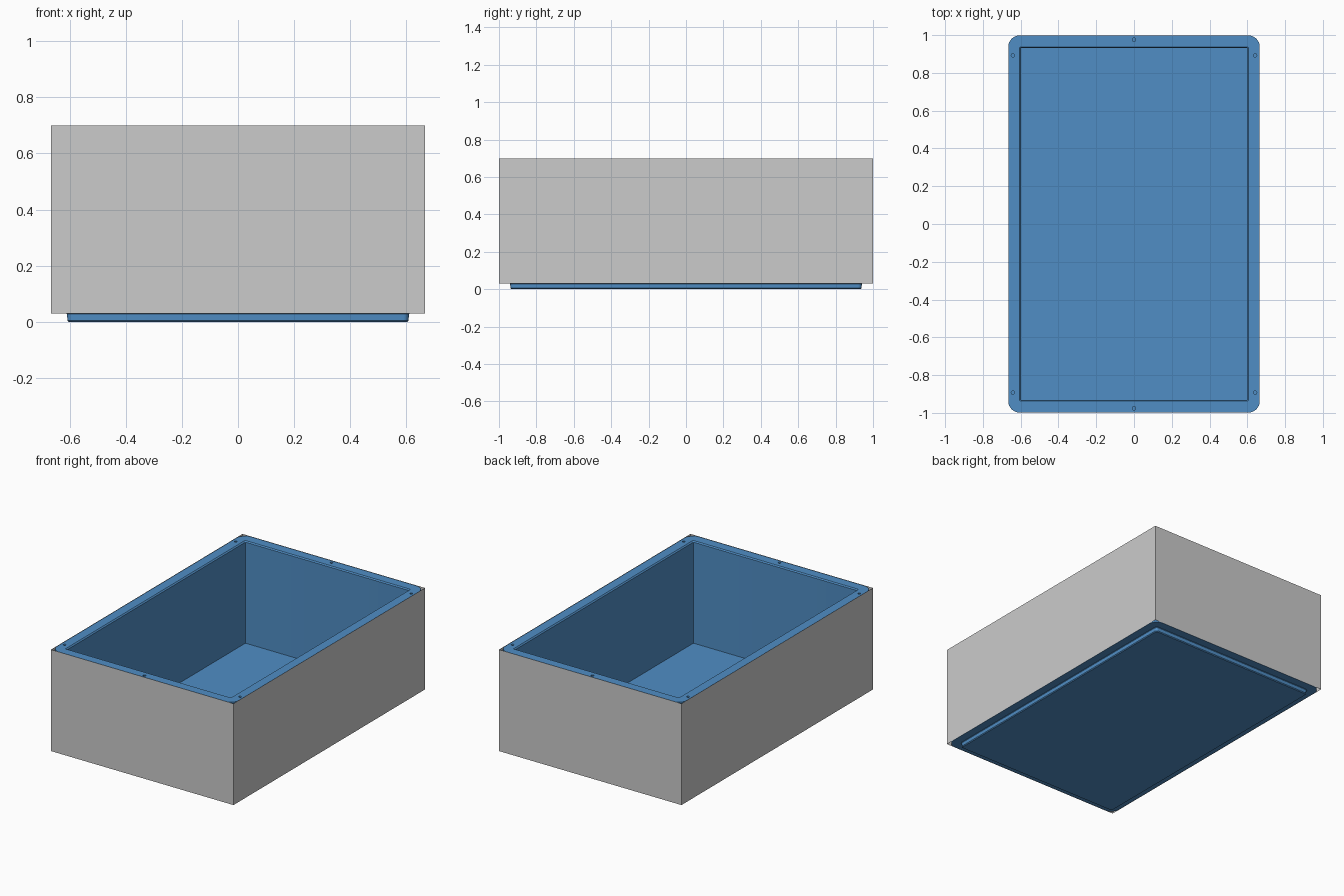
import bpy, bmesh
from math import sin, cos, pi
from mathutils import Matrix

if "Cube" in bpy.data.objects:
    bpy.data.objects.remove(bpy.data.objects["Cube"])

SEG = 8  # segments per rounded corner


def rounded_ring(bm, hx, hy, r, z):
    """Closed loop of vertices around a rounded rectangle."""
    ring = []
    for i, (sx, sy) in enumerate([(1, 1), (-1, 1), (-1, -1), (1, -1)]):
        for k in range(SEG + 1):
            a = pi / 2 * (i + k / SEG)
            ring.append(bm.verts.new((sx * (hx - r) + r * cos(a),
                                      sy * (hy - r) + r * sin(a), z)))
    return ring


def new_object(name, bm):
    mesh = bpy.data.meshes.new(name)
    bm.to_mesh(mesh)
    bm.free()
    obj = bpy.data.objects.new(name, mesh)
    bpy.context.collection.objects.link(obj)
    return obj


# Tub: one skin running from the stacking foot, round the rim, to the floor
# (half width, half length, corner radius, height)
profile = [
    (0.603, 0.934, 0.018, 0.0),
    (0.608, 0.939, 0.020, 0.005),
    (0.609, 0.940, 0.020, 0.027),
    (0.612, 0.943, 0.022, 0.030),
    (0.6655, 0.9985, 0.06, 0.030),
    (0.6655, 0.9985, 0.06, 0.698),
    (0.605, 0.938, 0.006, 0.698),
    (0.598, 0.932, 0.004, 0.690),
    (0.598, 0.932, 0.004, 0.023),
]
bm = bmesh.new()
rings = [rounded_ring(bm, *p) for p in profile]
n = len(rings[0])
for a, b in zip(rings, rings[1:]):
    for i in range(n):
        j = (i + 1) % n
        bm.faces.new((a[i], a[j], b[j], b[i]))
bm.faces.new(rings[0][::-1])
bm.faces.new(rings[-1])
bmesh.ops.recalc_face_normals(bm, faces=bm.faces)
tub = new_object("tub", bm)
blue = bpy.data.materials.new("blue_plastic")
blue.diffuse_color = (0.08, 0.27, 0.56, 1)
blue.use_nodes = True
blue.node_tree.nodes["Principled BSDF"].inputs["Base Color"].default_value = blue.diffuse_color
tub.data.materials.append(blue)

# Screw holes in the rim
bm = bmesh.new()
spots = [(0, s * 0.976) for s in (-1, 1)]
spots += [(sx * 0.641, sy * 0.893) for sx in (-1, 1) for sy in (-1, 1)]
for x, y in spots:
    bmesh.ops.create_cone(bm, cap_ends=True, segments=16, radius1=0.009,
                          radius2=0.009, depth=0.12,
                          matrix=Matrix.Translation((x, y, 0.70)))
cutter = new_object("screw_hole_cutter", bm)
cutter.hide_render = True
mod = tub.modifiers.new("holes", 'BOOLEAN')
mod.operation = 'DIFFERENCE'
mod.object = cutter
mod.solver = 'EXACT'
bpy.context.view_layer.objects.active = tub
tub.select_set(True)
bpy.ops.object.modifier_apply(modifier=mod.name)
bpy.data.objects.remove(cutter)
bpy.ops.object.shade_smooth_by_angle(angle=pi / 6)

# Thin grey panels covering the four sides
Z0, Z1 = 0.03, 0.70
panels = [("front_panel", 0, 1.0, 0.667), ("right_panel", 1, 0.667, 1.0),
          ("back_panel", 2, 1.0, 0.667), ("left_panel", 3, 0.667, 1.0)]
for name, turn, dist, half in panels:
    bm = bmesh.new()
    corners = [(-half, Z0), (half, Z0), (half, Z1), (-half, Z1)]
    bm.faces.new([bm.verts.new((x, -dist, z)) for x, z in corners])
    bm.transform(Matrix.Rotation(turn * pi / 2, 4, 'Z'))
    new_object(name, bm)
